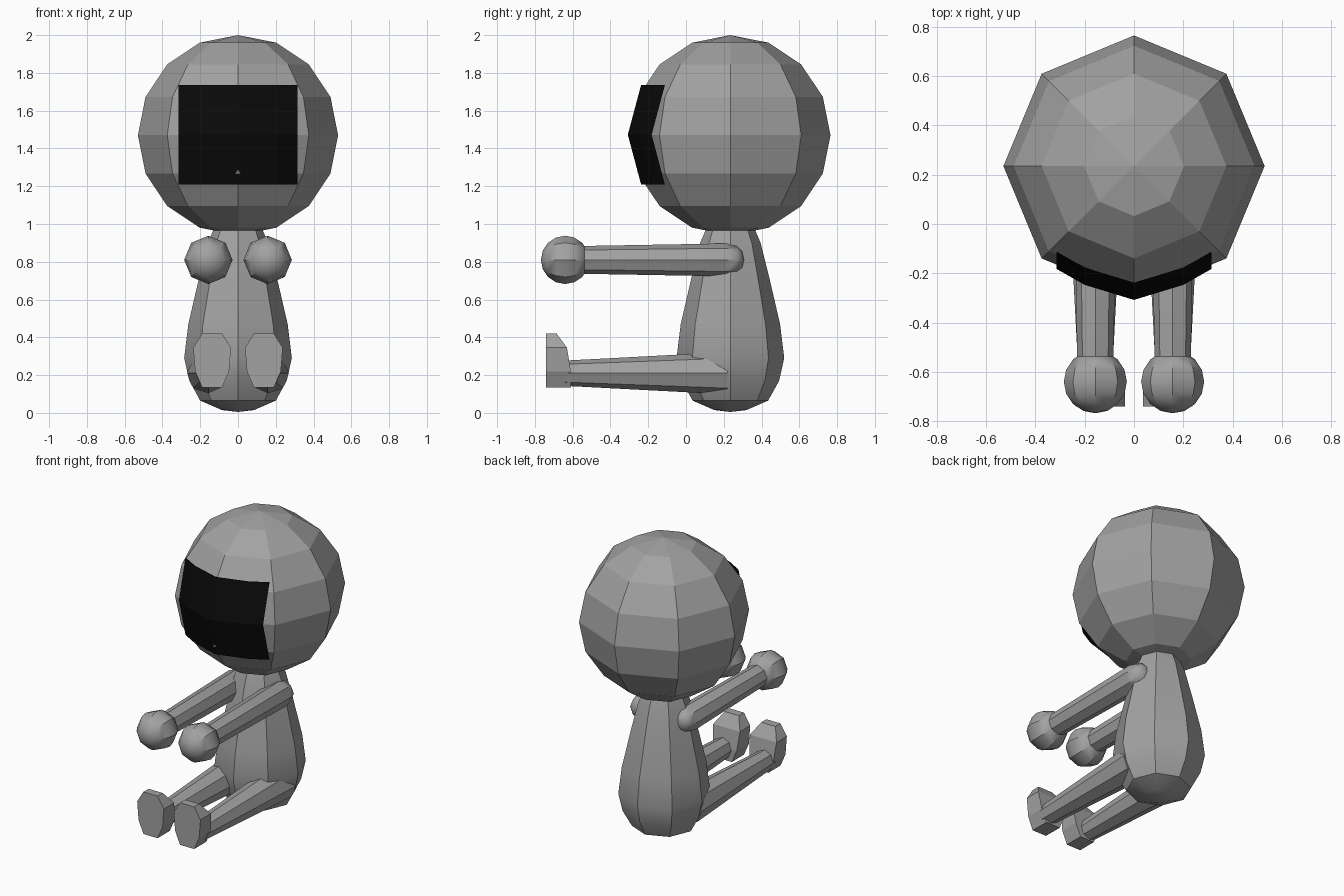
import bpy, bmesh, math

if "Cube" in bpy.data.objects:
    bpy.data.objects.remove(bpy.data.objects["Cube"])


def material(name, value):
    m = bpy.data.materials.new(name)
    m.diffuse_color = (value, value, value, 1)
    m.use_nodes = True
    m.node_tree.nodes["Principled BSDF"].inputs["Base Color"].default_value = m.diffuse_color
    return m


GREY = material("grey", 0.36)
BLACK = material("black", 0.003)


def finish(name, bm, mat, smooth=True):
    bmesh.ops.recalc_face_normals(bm, faces=bm.faces)
    me = bpy.data.meshes.new(name)
    bm.to_mesh(me)
    bm.free()
    me.materials.append(mat)
    ob = bpy.data.objects.new(name, me)
    bpy.context.collection.objects.link(ob)
    if smooth:
        bpy.ops.object.select_all(action='DESELECT')
        bpy.context.view_layer.objects.active = ob
        ob.select_set(True)
        bpy.ops.object.shade_smooth_by_angle(angle=math.radians(35))
    return ob


def tube(name, profile, place, sides=8):
    """Loft of rings (t, radius); place(t, a, b) maps them into space."""
    bm = bmesh.new()
    rings = []
    for t, r in profile:
        if r == 0:
            rings.append([bm.verts.new(place(t, 0, 0))] * sides)
            continue
        angles = [2 * math.pi * i / sides for i in range(sides)]
        rings.append([bm.verts.new(place(t, r * math.cos(a), r * math.sin(a))) for a in angles])
    for lo, hi in zip(rings, rings[1:]):
        for i in range(sides):
            j = (i + 1) % sides
            bm.faces.new(list(dict.fromkeys((lo[i], lo[j], hi[j], hi[i]))))
    for ring in (rings[0], rings[-1]):
        if len(set(ring)) == sides:
            bm.faces.new(ring)
    return finish(name, bm, GREY)


CY = 0.235  # depth of the head and body axis

# Head: faceted ball
bm = bmesh.new()
bmesh.ops.create_uvsphere(bm, u_segments=8, v_segments=8, radius=0.53)
bmesh.ops.translate(bm, verts=bm.verts, vec=(0, CY, 1.47))
finish("head", bm, GREY, smooth=False)

# Face plate: folded sheet in front of the head
bm = bmesh.new()
columns = [(-0.315, -0.182), (-0.2, -0.247), (0, -0.308), (0.2, -0.247), (0.315, -0.182)]
rows = [(1.21, 0.07), (1.473, 0), (1.735, 0.07)]
grid = [[bm.verts.new((x, y + dy, z)) for x, y in columns] for z, dy in rows]
for r in range(2):
    for c in range(4):
        bm.faces.new((grid[r][c], grid[r][c + 1], grid[r + 1][c + 1], grid[r + 1][c]))
finish("face_plate", bm, BLACK, smooth=False)

# Body: pear-shaped lathe
tube("body", [(0.005, 0), (0.015, 0.085), (0.065, 0.2), (0.17, 0.258), (0.29, 0.285),
              (0.47, 0.263), (0.72, 0.205), (0.9, 0.16), (0.97, 0.13), (1.0, 0.08)],
     lambda t, a, b: (a, CY + b, t))

for side, sx in (("left", 1), ("right", -1)):
    cx = 0.157 * sx

    # Arm with rounded shoulder
    tube(side + "_arm", [(-0.58, 0.073), (0.21, 0.087), (0.27, 0.072), (0.297, 0.045), (0.307, 0)],
         lambda t, a, b: (cx + a, t, 0.81 + b))

    # Hand: ball with its pole facing forward
    ball = [(-0.64 - 0.128 * math.cos(math.pi * i / 8),
             0 if i in (0, 8) else 0.128 * math.sin(math.pi * i / 8)) for i in range(9)]
    tube(side + "_hand", ball, lambda t, a, b: (cx + a, t, 0.81 + b))

    # Leg tapering toward the ankle
    tube(side + "_leg", [(-0.64, 0.067), (0.22, 0.112)],
         lambda t, a, b: (cx + a, t, 0.21 + b))

    # Foot: flat upright sole, back slopes into the ankle
    outer = 0.137 * sx
    bm = bmesh.new()
    levels = [(0.135, 0.053, -0.61), (0.22, 0.09, -0.61), (0.345, 0.1, -0.63), (0.42, 0.053, -0.685)]
    sole, back = [], []
    for z, w, y in levels:
        sole.append([bm.verts.new((outer + s * w, -0.74, z)) for s in (-1, 1)])
        back.append([bm.verts.new((outer + s * w, y, z)) for s in (-1, 1)])
    bm.faces.new([p[0] for p in sole] + [p[1] for p in reversed(sole)])
    for i in range(3):
        bm.faces.new((back[i][0], back[i][1], back[i + 1][1], back[i + 1][0]))
        for s in (0, 1):
            bm.faces.new((sole[i][s], back[i][s], back[i + 1][s], sole[i + 1][s]))
    for i in (0, 3):
        bm.faces.new((sole[i][0], sole[i][1], back[i][1], back[i][0]))
    finish(side + "_foot", bm, GREY, smooth=False)
